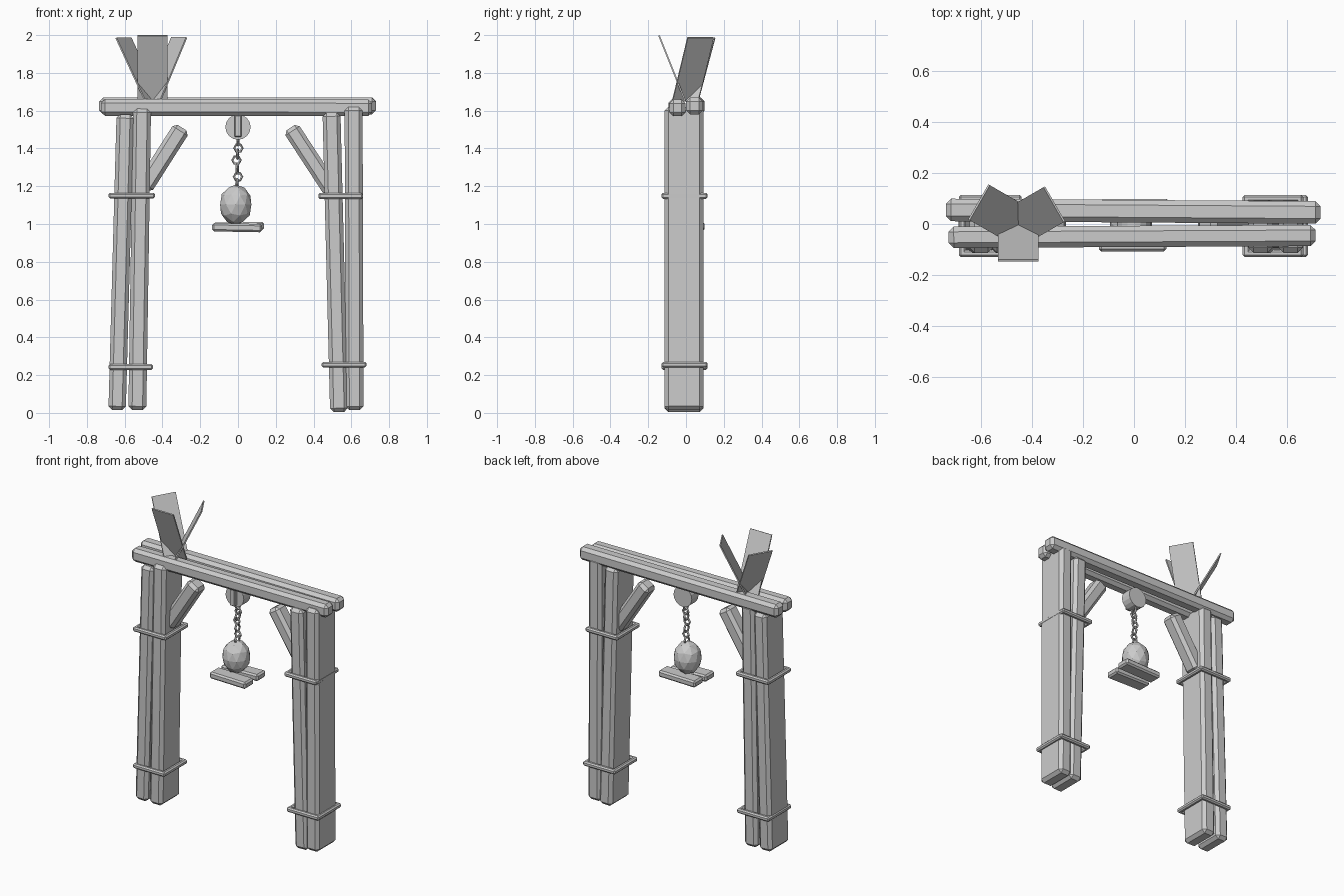
import bpy, bmesh, math
from mathutils import Vector, Matrix

cube = bpy.data.objects.get("Cube")
if cube:
    bpy.data.objects.remove(cube, do_unlink=True)

GREY = (0.6, 0.6, 0.6, 1)
mat = bpy.data.materials.new("plain grey")
mat.use_nodes = True
mat.diffuse_color = GREY
mat.node_tree.nodes["Principled BSDF"].inputs["Base Color"].default_value = GREY


def finish(name, bm):
    mesh = bpy.data.meshes.new(name)
    bm.to_mesh(mesh)
    bm.free()
    mesh.materials.append(mat)
    obj = bpy.data.objects.new(name, mesh)
    bpy.context.collection.objects.link(obj)
    return obj


def plank(name, start, end, width, depth, chamfer=0.02):
    """Chamfered bar from start to end; depth runs along y."""
    start, end = Vector(start), Vector(end)
    along = (end - start).normalized()
    across = Vector((0, 1, 0)).cross(along).normalized()
    deep = along.cross(across)
    bm = bmesh.new()
    bmesh.ops.create_cube(bm, size=1)
    bmesh.ops.scale(bm, vec=(width, depth, (end - start).length), verts=bm.verts)
    if chamfer:
        bmesh.ops.bevel(bm, geom=bm.edges[:], offset=chamfer, segments=1,
                        profile=0.5, affect='EDGES')
    turn = Matrix((across, deep, along)).transposed().to_4x4()
    bm.transform(Matrix.Translation((start + end) / 2) @ turn)
    return finish(name, bm)


# Legs: two tall planks on each side
LEG_Y = -0.01
for name, foot, top, width in (
        ("right_leg_outer", (-0.64, 0.015), (-0.597, 1.58), 0.092),
        ("right_leg_inner", (-0.533, 0.015), (-0.508, 1.61), 0.095),
        ("left_leg_inner", (0.535, 0.005), (0.495, 1.59), 0.095),
        ("left_leg_outer", (0.617, 0.015), (0.612, 1.62), 0.095)):
    plank(name, (foot[0], LEG_Y, foot[1]), (top[0], LEG_Y, top[1]), width, 0.205)

# Twin crossbeams
plank("front_beam", (-0.725, -0.052, 1.617), (0.71, -0.045, 1.615), 0.088, 0.083)
plank("back_beam", (-0.735, 0.055, 1.625), (0.73, 0.045, 1.625), 0.088, 0.088)

# Diagonal braces
plank("right_brace", (-0.50, 0, 1.19), (-0.296, 0, 1.51), 0.095, 0.1)
plank("left_brace", (0.50, 0, 1.17), (0.278, 0, 1.51), 0.09, 0.1)

# Straps: four thin bars around each leg
for name, x0, x1, z in (("right_upper", -0.685, -0.44, 1.15), ("right_lower", -0.685, -0.45, 0.243),
                        ("left_upper", 0.425, 0.662, 1.148), ("left_lower", 0.443, 0.68, 0.255)):
    for side, y in (("front", -0.115), ("back", 0.1)):
        plank(f"{name}_strap_{side}", (x0, y, z), (x1, y, z), 0.03, 0.028, 0.008)
    for side, x in (("start", x0 + 0.014), ("end", x1 - 0.014)):
        plank(f"{name}_strap_{side}", (x, -0.0075, z - 0.015), (x, -0.0075, z + 0.015),
              0.028, 0.24, 0.008)

# Pulley wheel and its hanger
bm = bmesh.new()
bmesh.ops.create_cone(bm, cap_ends=True, segments=16, radius1=0.067, radius2=0.067, depth=0.07)
bm.transform(Matrix.Translation((0, 0, 1.513)) @ Matrix.Rotation(math.pi / 2, 4, 'X'))
finish("pulley_wheel", bm)
plank("pulley_hanger", (0, -0.045, 1.46), (0, -0.045, 1.6), 0.038, 0.035, 0.005)


def link(name, centre, radius, tube, turn, stretch=1.0, segments=6, sides=5):
    """Low-poly chain ring standing upright, turned about z."""
    bm = bmesh.new()
    rings = []
    for i in range(segments):
        a = math.tau * i / segments
        ring = []
        for j in range(sides):
            b = math.tau * j / sides
            r = radius + tube * math.cos(b)
            ring.append(bm.verts.new((r * math.cos(a), tube * math.sin(b),
                                      r * math.sin(a) * stretch)))
        rings.append(ring)
    for i in range(segments):
        p, q = rings[i], rings[(i + 1) % segments]
        for j in range(sides):
            k = (j + 1) % sides
            bm.faces.new((p[j], p[k], q[k], q[j]))
    bmesh.ops.recalc_face_normals(bm, faces=bm.faces)
    bm.transform(Matrix.Translation(centre) @ Matrix.Rotation(turn, 4, 'Z'))
    finish(name, bm)


# Chain: links alternate between facing front and facing sideways
for i, (x, z, sideways) in enumerate(((0, 1.44, 1), (0.002, 1.402, 0), (-0.002, 1.37, 1),
                                      (-0.008, 1.338, 0), (-0.004, 1.293, 1),
                                      (0, 1.25, 0), (-0.006, 1.213, 1))):
    link(f"chain_link_{i + 1}", (x, 0, z), 0.021, 0.007,
         math.radians(85) * sideways, 1.25 if sideways else 1.0)

# Hanging faceted weight
bm = bmesh.new()
bmesh.ops.create_icosphere(bm, subdivisions=2, radius=1)
bmesh.ops.scale(bm, vec=(0.087, 0.087, 0.107), verts=bm.verts)
bmesh.ops.translate(bm, vec=(-0.012, 0, 1.102), verts=bm.verts)
finish("hanging_weight", bm)

# Platform of two small planks
plank("front_tray_plank", (-0.137, -0.06, 0.983), (0.127, -0.06, 0.978), 0.044, 0.095, 0.01)
plank("back_tray_plank", (-0.132, 0.052, 0.985), (0.138, 0.052, 0.99), 0.044, 0.092, 0.01)

# Three thin boards fanning outward above the beam
for name, angle, reach, top in (("front", -90, 0.139, 1.998), ("right", 150, 0.178, 1.985),
                                ("left", 30, 0.162, 1.987)):
    board = plank(f"{name}_fan_board", (0, 0, -0.01), (reach, 0, top - 1.66), 0.008, 0.158, 0)
    board.data.transform(Matrix.Translation((-0.452, -0.004, 1.66))
                         @ Matrix.Rotation(math.radians(angle), 4, 'Z'))
